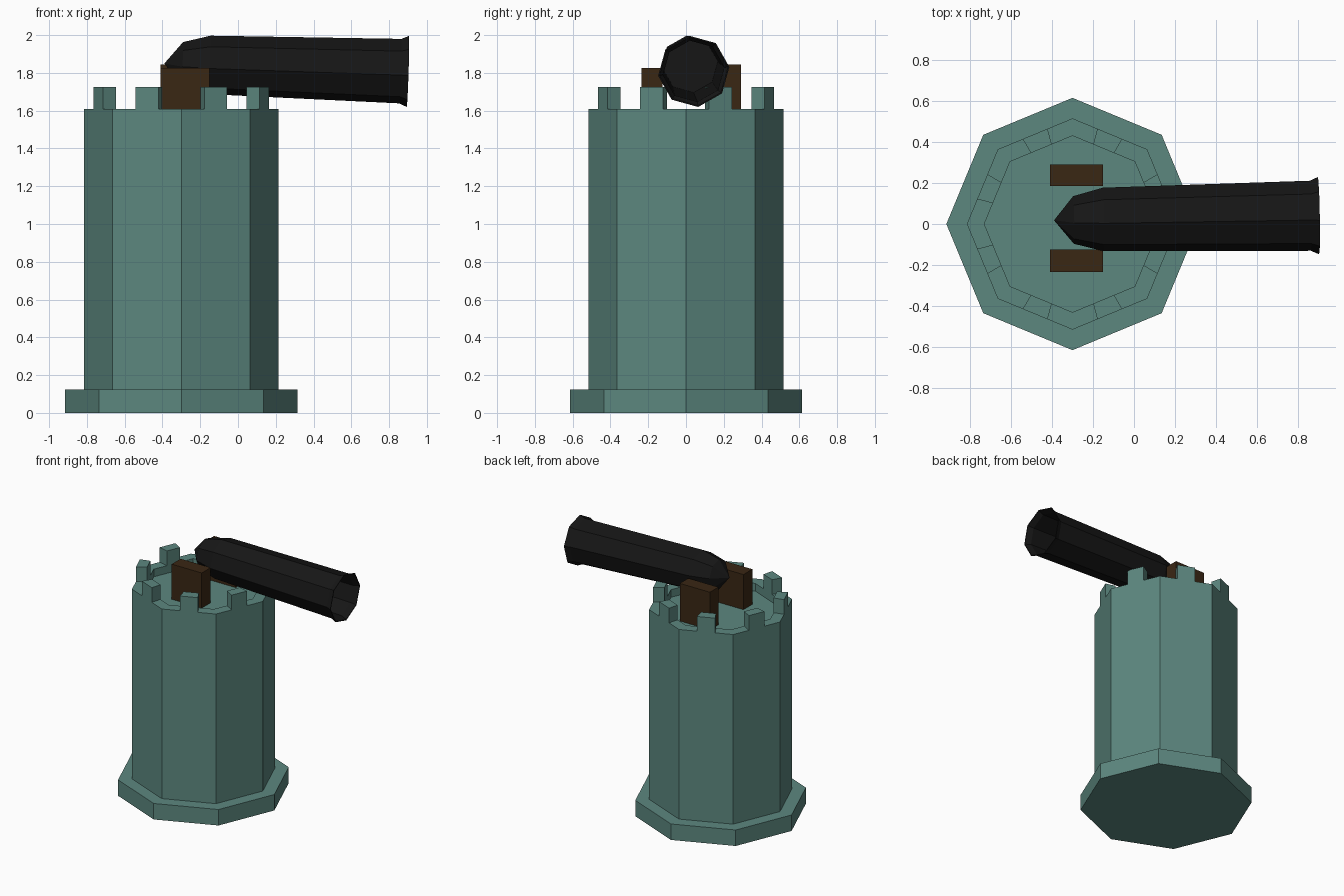
import bpy, bmesh, math
from mathutils import Vector, Matrix

if "Cube" in bpy.data.objects:
    bpy.data.objects.remove(bpy.data.objects["Cube"])


def material(name, rgb):
    m = bpy.data.materials.new(name)
    m.diffuse_color = (*rgb, 1)
    m.use_nodes = True
    m.node_tree.nodes["Principled BSDF"].inputs["Base Color"].default_value = m.diffuse_color
    return m


TEAL = material("weathered_stone", (0.107, 0.242, 0.212))
WOOD = material("dark_wood", (0.042, 0.02, 0.007))
IRON = material("black_iron", (0.008, 0.008, 0.008))


def finish(bm, name, mat):
    bmesh.ops.recalc_face_normals(bm, faces=bm.faces)
    me = bpy.data.meshes.new(name)
    bm.to_mesh(me)
    bm.free()
    me.materials.append(mat)
    ob = bpy.data.objects.new(name, me)
    bpy.context.collection.objects.link(ob)
    return ob


def lathe(name, profile, mat, matrix, roll=0.0, sides=8):
    """Eight-sided turned solid from (radius, height) points, capped at both ends."""
    bm = bmesh.new()
    rings = []
    for r, h in profile:
        rings.append([bm.verts.new((r * math.cos(a), r * math.sin(a), h))
                      for a in (roll + math.tau * i / sides for i in range(sides))])
    for a, b in zip(rings, rings[1:]):
        for i in range(sides):
            j = (i + 1) % sides
            bm.faces.new((a[i], a[j], b[j], b[i]))
    bm.faces.new(rings[0])
    bm.faces.new(rings[-1])
    bmesh.ops.remove_doubles(bm, verts=bm.verts, dist=1e-5)
    bm.transform(matrix)
    return finish(bm, name, mat)


def box(name, lo, hi, mat):
    bm = bmesh.new()
    lo, hi = Vector(lo), Vector(hi)
    bmesh.ops.create_cube(bm, size=1)
    bm.transform(Matrix.Translation((lo + hi) / 2) @ Matrix.Diagonal((*(hi - lo), 1)))
    return finish(bm, name, mat)


# Tower: plinth, shaft, rim and sunken floor
CX, R_OUT, R_IN, RIM, FLOOR = -0.3, 0.515, 0.43, 1.61, 1.55
lathe("tower", [(0.615, 0), (0.615, 0.125), (R_OUT, 0.125), (R_OUT, RIM),
                (R_IN, RIM), (R_IN, FLOOR)], TEAL, Matrix.Translation((CX, 0, 0)))

# Battlements: the middle third of each rim side, raised
bm = bmesh.new()
for k in range(8):
    a, b = (Vector((math.cos(t), math.sin(t), 0))
            for t in (math.tau * k / 8, math.tau * (k + 1) / 8))
    p, q = a.lerp(b, 1 / 3), a.lerp(b, 2 / 3)
    foot = [Vector((CX, 0, RIM)) + v for v in (p * R_OUT, q * R_OUT, q * R_IN, p * R_IN)]
    low = [bm.verts.new(v) for v in foot]
    top = [bm.verts.new(v + Vector((0, 0, 0.115))) for v in foot]
    bm.faces.new(low)
    bm.faces.new(top)
    for i in range(4):
        j = (i + 1) % 4
        bm.faces.new((low[i], low[j], top[j], top[i]))
finish(bm, "battlements", TEAL)

# Wooden cheeks of the gun mount
box("front_cheek", (-0.41, -0.235, FLOOR), (-0.15, -0.125, 1.825), WOOD)
box("back_cheek", (-0.41, 0.185, FLOOR), (-0.15, 0.29, 1.845), WOOD)

# Cannon barrel: pointed breech, widening tube, flared muzzle and bore
tip = Vector((-0.39, 0.018, 1.85))
axis = (Vector((0.90, 0.041, 1.808)) - tip)
length = axis.length
z = axis.normalized()
x = Vector((0, 1, 0))
x = (x - z * x.dot(z)).normalized()
y = x.cross(z)
if y.z < 0:
    y = -y
frame = Matrix((x, y, z)).transposed().to_4x4()
lathe("cannon_barrel", [(0, 0), (0.117, 0.095), (0.156, 0.24), (0.172, length - 0.04),
                        (0.19, length), (0.183, length), (0.163, length - 0.04),
                        (0.147, 0.26)],
      IRON, Matrix.Translation(tip) @ frame, math.radians(7))
